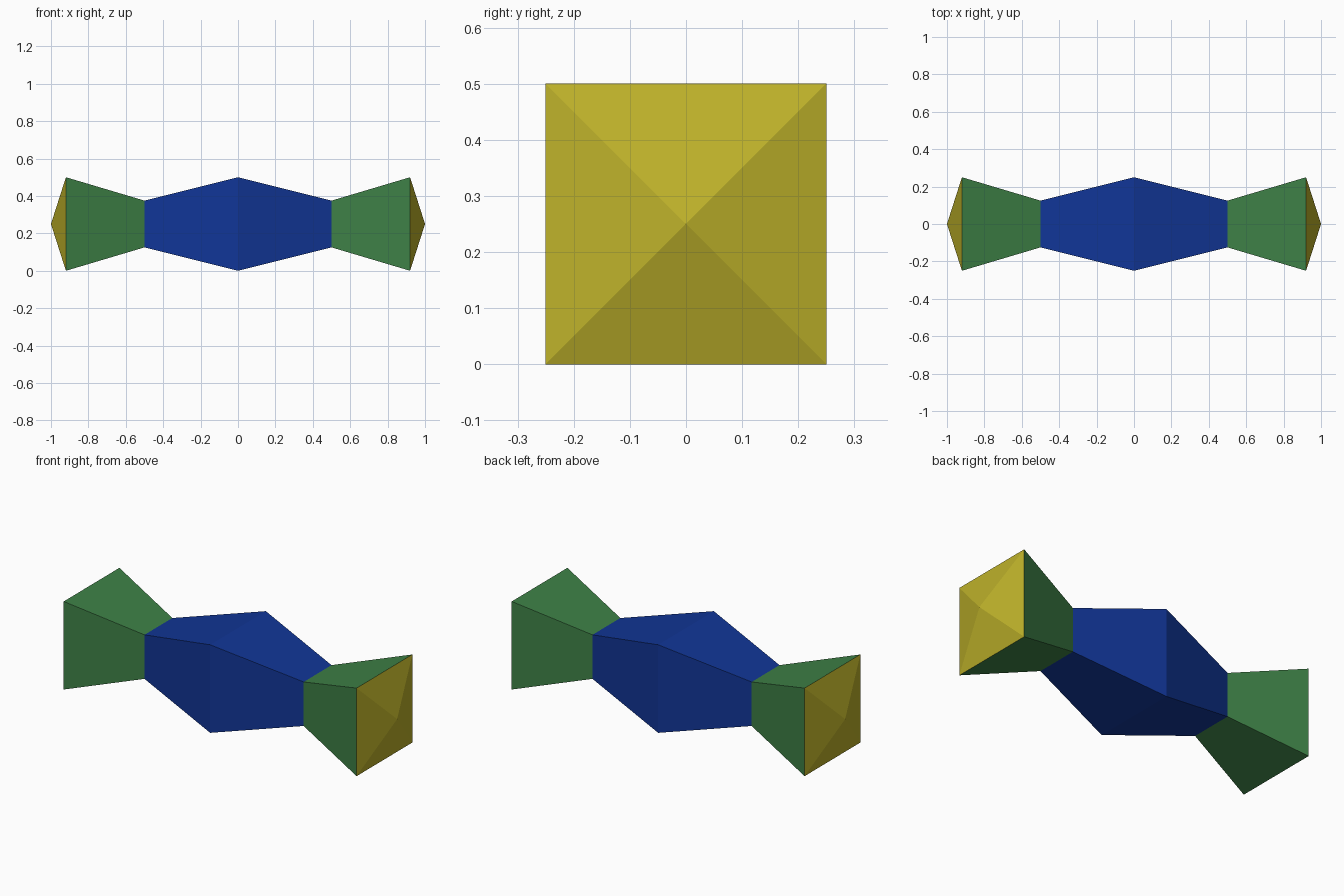
import bpy

if "Cube" in bpy.data.objects:
    bpy.data.objects.remove(bpy.data.objects["Cube"])

CENTRE_Z = 0.25


def material(name, rgb):
    mat = bpy.data.materials.new(name)
    mat.diffuse_color = (*rgb, 1.0)
    mat.use_nodes = True
    mat.node_tree.nodes["Principled BSDF"].inputs["Base Color"].default_value = mat.diffuse_color
    return mat


def square_loft(name, stations, mat, mirrored=False):
    """Skin square sections (x, half_width) along x; a zero half_width is a point."""
    verts, faces, rings = [], [], []
    for x, h in stations:
        corners = [(-1, -1), (1, -1), (1, 1), (-1, 1)] if h else [(0, 0)]
        rings.append(range(len(verts), len(verts) + len(corners)))
        verts += [(x, h * y, h * z) for y, z in corners]
    for a, b in zip(rings, rings[1:]):
        for i in range(4):
            j = (i + 1) % 4
            if len(b) == 1:
                faces.append((a[i], a[j], b[0]))
            else:
                faces.append((a[i], a[j], b[j], b[i]))
    mesh = bpy.data.meshes.new(name)
    mesh.from_pydata(verts, [], faces)
    # Sections run counter-clockwise seen from +x, so flip to face outward if needed
    p = mesh.polygons[0]
    if p.normal.dot((0, p.center.y, p.center.z)) < 0:
        mesh.flip_normals()
    mesh.materials.append(mat)
    obj = bpy.data.objects.new(name, mesh)
    obj.location.z = CENTRE_Z
    bpy.context.collection.objects.link(obj)
    if mirrored:
        obj.modifiers.new("Mirror", 'MIRROR').use_mirror_merge = False
    return obj


blue = material("blue", (0.0056, 0.036, 0.305))
green = material("green", (0.048, 0.216, 0.061))
yellow = material("yellow", (0.515, 0.445, 0.023))

# Central body, widest in the middle
square_loft("body", [(-0.5, 0.125), (0, 0.25), (0.5, 0.125)], blue)
# Flared collars on both ends
square_loft("flared_collars", [(0.5, 0.125), (0.92, 0.25)], green, mirrored=True)
# Shallow pyramid caps
square_loft("pyramid_caps", [(0.92, 0.25), (1.0, 0)], yellow, mirrored=True)
